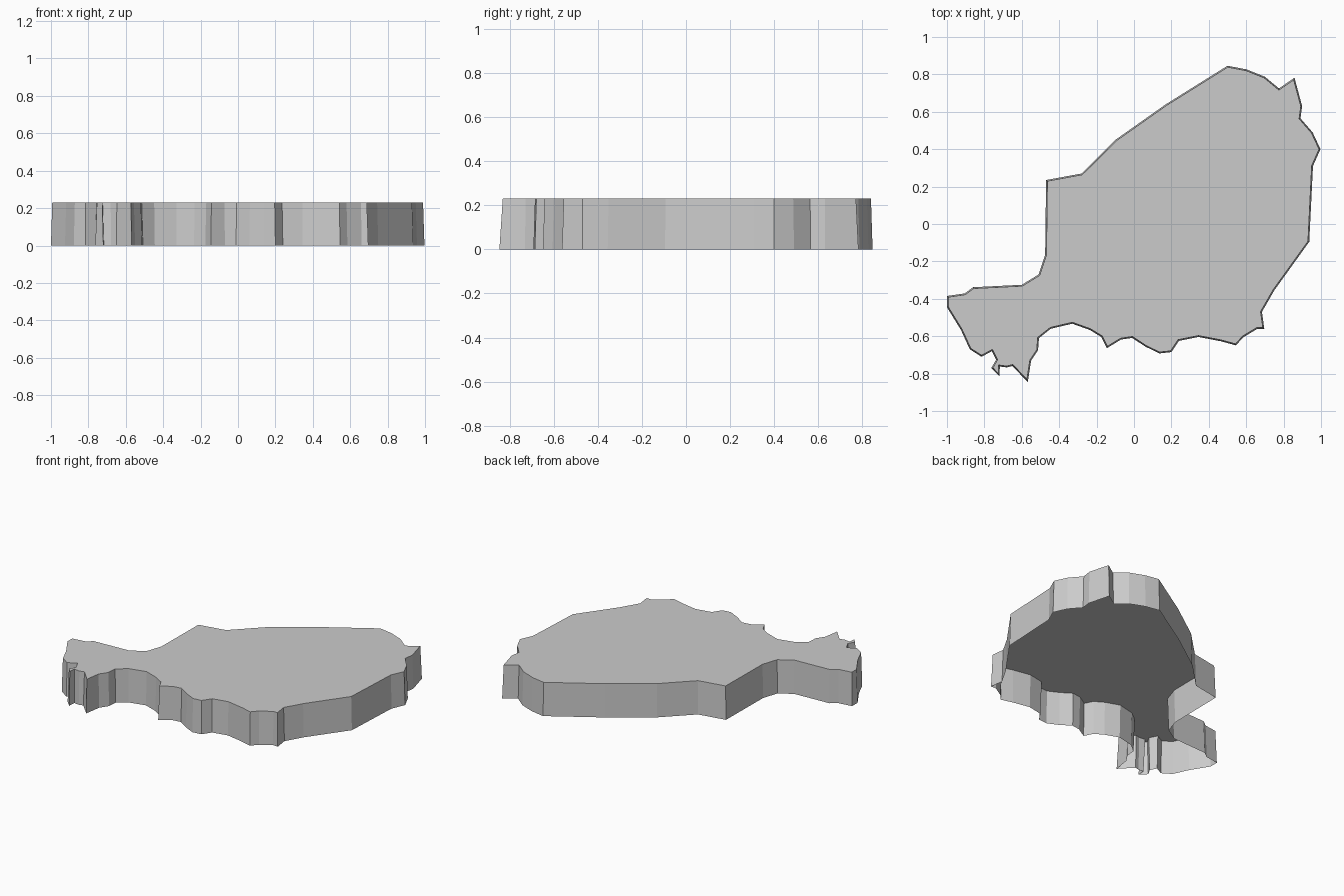
import bpy, bmesh
from mathutils import Vector

HEIGHT = 0.23
INSET = 0.007  # walls lean slightly inwards towards the top

# Footprint, clockwise seen from above, starting at the rear peak
OUTLINE = [
    (0.50, 0.846), (0.60, 0.827), (0.70, 0.787), (0.775, 0.725), (0.858, 0.782),
    (0.899, 0.63), (0.89, 0.565), (0.955, 0.49), (0.997, 0.40), (0.957, 0.31),
    (0.937, -0.095), (0.75, -0.355), (0.684, -0.47), (0.697, -0.562), (0.66, -0.56),
    (0.585, -0.605), (0.545, -0.649), (0.465, -0.627), (0.345, -0.604), (0.24, -0.625),
    (0.20, -0.685), (0.135, -0.692), (0.06, -0.655), (-0.01, -0.609), (-0.07, -0.618),
    (-0.145, -0.664), (-0.175, -0.604), (-0.235, -0.567), (-0.33, -0.533), (-0.445, -0.56),
    (-0.508, -0.61), (-0.513, -0.675), (-0.55, -0.73), (-0.568, -0.846), (-0.65, -0.759),
    (-0.68, -0.767), (-0.717, -0.762), (-0.72, -0.814), (-0.763, -0.77), (-0.737, -0.725),
    (-0.76, -0.68), (-0.815, -0.71), (-0.878, -0.67), (-0.925, -0.567), (-1.0, -0.445),
    (-1.0, -0.385), (-0.905, -0.371), (-0.86, -0.338), (-0.60, -0.325), (-0.51, -0.27),
    (-0.475, -0.165), (-0.47, 0.235), (-0.28, 0.27), (-0.095, 0.453), (0.17, 0.64),
]


def inset(points, d):
    """Move every corner inwards so each edge shifts by about d."""
    result = []
    for i, p in enumerate(points):
        e1 = (p - points[i - 1]).normalized()
        e2 = (points[(i + 1) % len(points)] - p).normalized()
        n1, n2 = Vector((e1.y, -e1.x)), Vector((e2.y, -e2.x))
        result.append(p + (n1 + n2) * d / max(1 + n1.dot(n2), 0.35))
    return result


base = [Vector(p) for p in OUTLINE]
top = inset(base, INSET)

# Plateau: flat lid with a skirt of side walls, open underneath
bm = bmesh.new()
low = [bm.verts.new((p.x, p.y, 0)) for p in base]
high = [bm.verts.new((p.x, p.y, HEIGHT)) for p in top]
lid = bm.faces.new(high[::-1])
for i in range(len(low)):
    bm.faces.new((low[i - 1], high[i - 1], high[i], low[i]))
bmesh.ops.recalc_face_normals(bm, faces=bm.faces)
lid.normal_update()
if lid.normal.z < 0:
    bmesh.ops.reverse_faces(bm, faces=bm.faces)
bmesh.ops.triangulate(bm, faces=[lid])

mesh = bpy.data.meshes.new("map_plateau")
bm.to_mesh(mesh)
bm.free()
bpy.context.collection.objects.link(bpy.data.objects.new("map_plateau", mesh))
